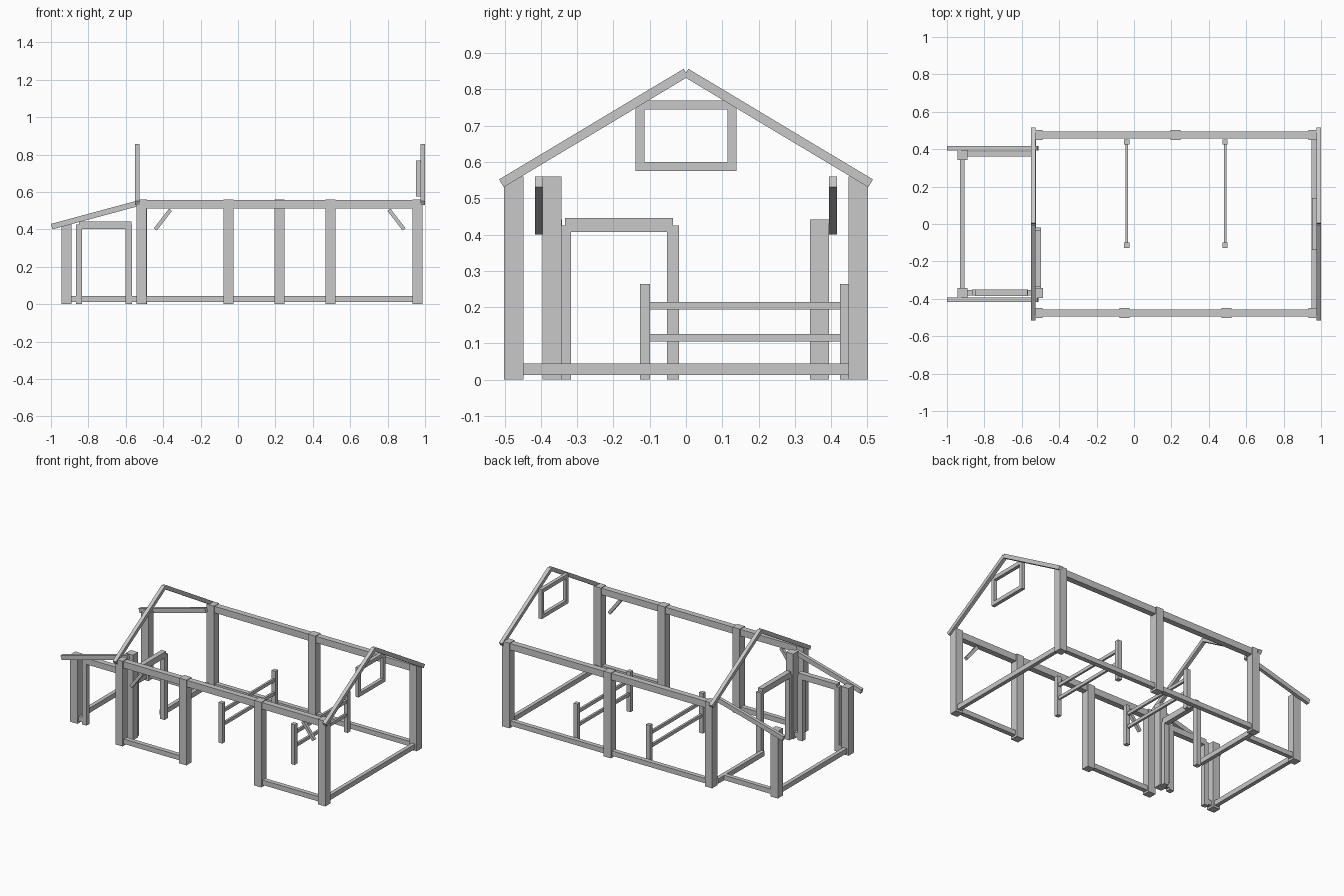
import bpy, math
from mathutils import Vector

if "Cube" in bpy.data.objects:
    bpy.data.objects.remove(bpy.data.objects["Cube"])

grey = bpy.data.materials.new("timber_grey")
grey.diffuse_color = (0.58, 0.58, 0.58, 1)
grey.use_nodes = True
grey.node_tree.nodes["Principled BSDF"].inputs["Base Color"].default_value = grey.diffuse_color


def box(name, x0, x1, y0, y1, z0, z1):
    """Axis-aligned timber given by its extents."""
    bpy.ops.mesh.primitive_cube_add(size=1)
    o = bpy.context.object
    o.name = name
    o.scale = (x1 - x0, y1 - y0, z1 - z0)
    o.location = ((x0 + x1) / 2, (y0 + y1) / 2, (z0 + z1) / 2)
    bpy.ops.object.transform_apply(location=False, rotation=False, scale=True)
    o.data.materials.append(grey)
    return o


def post(name, x, y, w, h):
    box(name, x - w / 2, x + w / 2, y - w / 2, y + w / 2, 0, h)


def sloped(name, a, b, width, depth):
    """Square-ended timber from a to b, in a plane of constant x or y."""
    a, b = Vector(a), Vector(b)
    d = b - a
    L = d.length
    if abs(d.y) < 1e-6:
        o = box(name, -L / 2, L / 2, -width / 2, width / 2, -depth / 2, depth / 2)
        o.rotation_euler = (0, -math.atan2(d.z, d.x), 0)
    else:
        o = box(name, -width / 2, width / 2, -L / 2, L / 2, -depth / 2, depth / 2)
        o.rotation_euler = (math.atan2(d.z, d.y), 0, 0)
    o.location = (a + b) / 2


SILL = (0.013, 0.045)
LEFT, RIGHT, SIDE = -0.515, 0.963, 0.475

# main wall posts
for x in (LEFT, -0.05, 0.494, RIGHT - 0.003):
    post("front_wall_post", x, -SIDE, 0.053, 0.56)
for x in (LEFT, 0.222, RIGHT - 0.003):
    post("back_wall_post", x, SIDE, 0.053, 0.56)
post("inner_corner_post", -0.514, -0.369, 0.053, 0.56)

# top plates and sills of the long walls
for s, n in ((-1, "front"), (1, "back")):
    box(n + "_top_plate", LEFT, 0.96, s * SIDE - 0.019, s * SIDE + 0.019, 0.513, 0.556)
for n, x0, x1, y in (("front_left", LEFT, -0.05, -SIDE), ("front_right", 0.494, 0.96, -SIDE),
                     ("back", LEFT, 0.96, SIDE)):
    box(n + "_sill", x0, x1, y - 0.015, y + 0.015, *SILL)

# end wall sills
box("right_sill", 0.95, 0.975, -0.45, 0.45, *SILL)
box("left_sill", -0.55, -0.525, -0.03, 0.45, *SILL)

# gable rafters at both ends
for x in (-0.539, 0.988):
    for s in (-1, 1):
        sloped("gable_rafter", (x, s * 0.509, 0.541), (x, 0, 0.846), 0.024, 0.025)

# window frame in the right gable
for z in (0.575, 0.744):
    box("window_rail", 0.952, 0.975, -0.139, 0.139, z, z + 0.025)
for s in (-1, 1):
    box("window_jamb", 0.952, 0.975, s * 0.127 - 0.012, s * 0.127 + 0.012, 0.6, 0.744)

# knee braces on the front wall
sloped("left_brace", (-0.442, -SIDE, 0.4), (-0.361, -SIDE, 0.505), 0.02, 0.02)
sloped("right_brace", (0.888, -SIDE, 0.4), (0.807, -SIDE, 0.505), 0.02, 0.02)

# stall partitions
for x in (-0.039, 0.487):
    for y in (-0.113, 0.438):
        post("stall_post", x, y, 0.028, 0.264)
    for z in (0.105, 0.193):
        box("stall_rail", x - 0.007, x + 0.007, -0.1, 0.425, z, z + 0.021)

# porch posts, sills and rafters
for s in (-1, 1):
    post("porch_post", -0.918, s * 0.368, 0.053, 0.442)
    sloped("porch_rafter", (-0.996, s * 0.405, 0.415), (-0.514, s * 0.405, 0.545), 0.022, 0.03)
box("porch_left_sill", -0.931, -0.905, -0.345, 0.345, *SILL)
box("porch_back_sill", -0.9, -0.53, 0.36, 0.388, *SILL)
for x0, x1 in ((-0.9, -0.86), (-0.575, -0.53)):
    box("porch_front_sill", x0, x1, -0.382, -0.354, *SILL)

# porch doorway
for x in (-0.85, -0.584):
    post("porch_door_jamb", x, -0.367, 0.033, 0.425)
box("porch_door_head", -0.85, -0.57, -0.385, -0.35, 0.403, 0.442)

# doorway between porch and main room
for y in (-0.333, -0.036):
    post("inner_door_jamb", -0.514, y, 0.033, 0.425)
box("inner_door_head", -0.531, -0.498, -0.333, -0.036, 0.407, 0.446)
